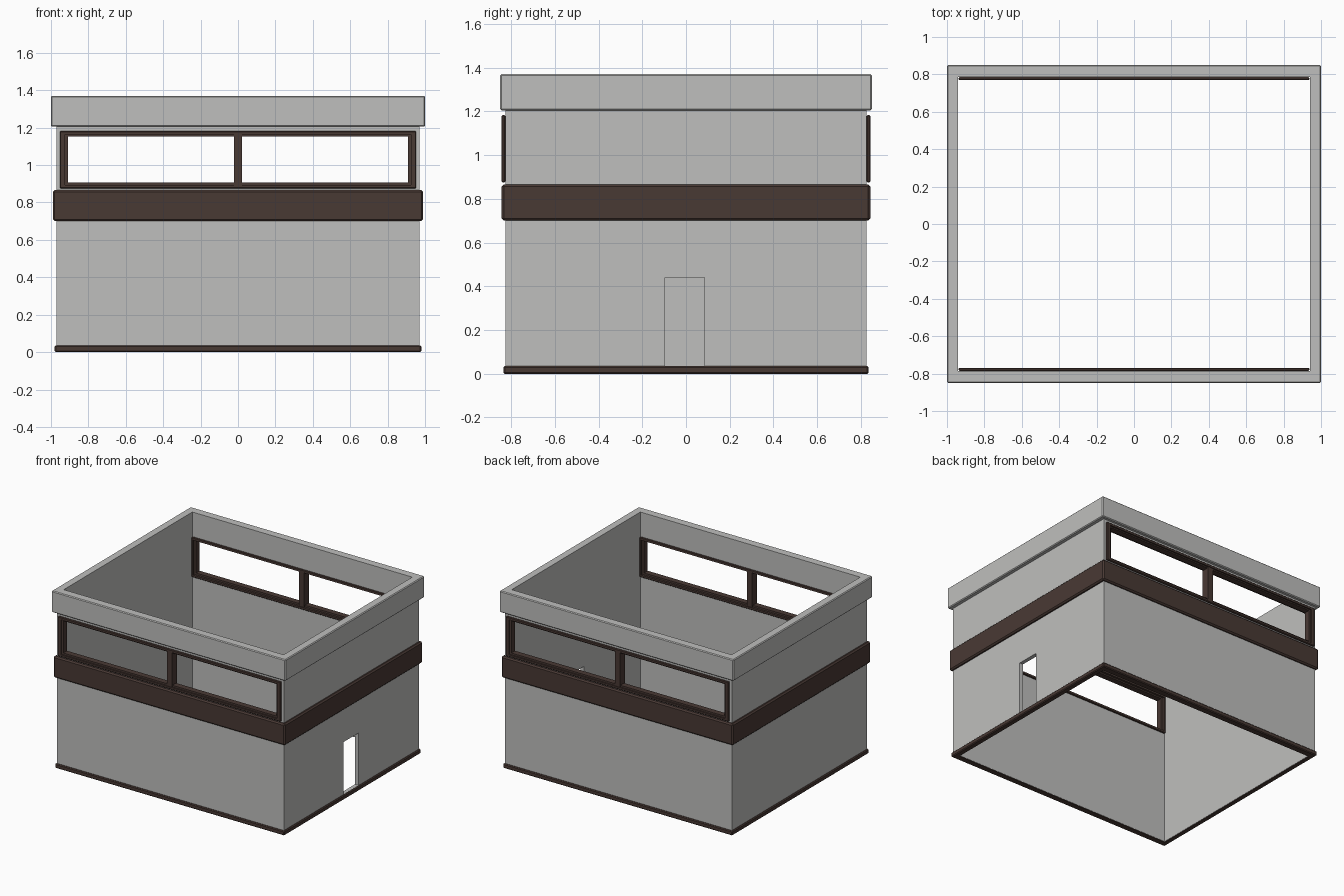
import bpy, bmesh
from mathutils import Vector

if "Cube" in bpy.data.objects:
    bpy.data.objects.remove(bpy.data.objects["Cube"])


def material(name, rgb):
    m = bpy.data.materials.new(name)
    m.diffuse_color = (*rgb, 1)
    m.use_nodes = True
    m.node_tree.nodes["Principled BSDF"].inputs["Base Color"].default_value = m.diffuse_color
    return m


GREY = material("light grey plaster", (0.52, 0.52, 0.51))
BROWN = material("dark brown trim", (0.066, 0.041, 0.034))


def finish(name, bm, mat):
    bmesh.ops.recalc_face_normals(bm, faces=bm.faces)
    me = bpy.data.meshes.new(name)
    bm.to_mesh(me)
    bm.free()
    me.materials.append(mat)
    ob = bpy.data.objects.new(name, me)
    bpy.context.collection.objects.link(ob)
    return ob


def box(name, x, y, z, mat):
    bm = bmesh.new()
    bmesh.ops.create_cube(bm, size=1)
    for v in bm.verts:
        v.co = Vector([lo + (hi - lo) * (c + 0.5) for c, (lo, hi) in zip(v.co, (x, y, z))])
    return finish(name, bm, mat)


def ring(name, outer, inner, w0, w1, mat, axis="z", bevel=0.0):
    """Rectangular ring; outer and inner are (u0, u1, v0, v1), w is along the axis."""
    bm = bmesh.new()

    def loop(r, w):
        u0, u1, v0, v1 = r
        pts = [(u0, v0), (u1, v0), (u1, v1), (u0, v1)]
        return [bm.verts.new((u, v, w) if axis == "z" else (u, w, v)) for u, v in pts]

    loops = [loop(outer, w0), loop(outer, w1), loop(inner, w1), loop(inner, w0)]
    for k in range(4):
        a, b = loops[k], loops[(k + 1) % 4]
        for i in range(4):
            j = (i + 1) % 4
            bm.faces.new((a[i], a[j], b[j], b[i]))
    bmesh.ops.recalc_face_normals(bm, faces=bm.faces)
    if bevel:
        out = set(loops[0] + loops[1])
        edges = [e for e in bm.edges if e.verts[0] in out and e.verts[1] in out]
        bmesh.ops.bevel(bm, geom=edges, offset=bevel, segments=1, affect="EDGES")
    return finish(name, bm, mat)


def rect(x, y):
    return (-x, x, -y, y)


# Walls, open at top and bottom
WALL_OUT, WALL_IN = rect(0.97, 0.825), rect(0.94, 0.785)
walls = ring("walls", WALL_OUT, WALL_IN, 0.004, 1.37, GREY)

# Openings: windows front and back, doorway on the right
cutters = [
    box("window_cutter", (-0.935, 0.935), (-1.2, 1.2), (0.885, 1.17), GREY),
    box("door_cutter", (0.8, 1.2), (-0.095, 0.085), (0.036, 0.44), GREY),
]
for c in cutters:
    mod = walls.modifiers.new(c.name, "BOOLEAN")
    mod.operation, mod.solver, mod.object = "DIFFERENCE", "EXACT", c
    c.hide_render = True
    c.hide_viewport = True

# Horizontal bands around the walls
ring("parapet", rect(1.0, 0.85), WALL_OUT, 1.205, 1.37, GREY, bevel=0.006)
ring("middle_band", rect(0.99, 0.843), WALL_OUT, 0.70, 0.866, BROWN, bevel=0.01)
ring("base_trim", rect(0.98, 0.835), rect(0.942, 0.787), 0.0, 0.035, BROWN, bevel=0.006)

# Window frames: outer casing, sash in the opening, inner casing, mullion
HOLE = (-0.925, 0.925, 0.893, 1.163)
for side, s in (("front", -1), ("back", 1)):
    ring(side + "_window_casing", (-0.953, 0.953, 0.875, 1.183), HOLE,
         s * 0.825, s * 0.843, BROWN, "y", 0.005)
    ring(side + "_window_sash", (-0.935, 0.935, 0.885, 1.17), (-0.91, 0.91, 0.906, 1.154),
         s * 0.787, s * 0.832, BROWN, "y")
    ring(side + "_inner_casing", (-0.937, 0.937, 0.875, 1.183), HOLE,
         s * 0.785, s * 0.769, BROWN, "y", 0.004)
    box(side + "_window_mullion", (-0.022, 0.022),
        sorted((s * 0.775, s * 0.838)), (0.893, 1.163), BROWN)
